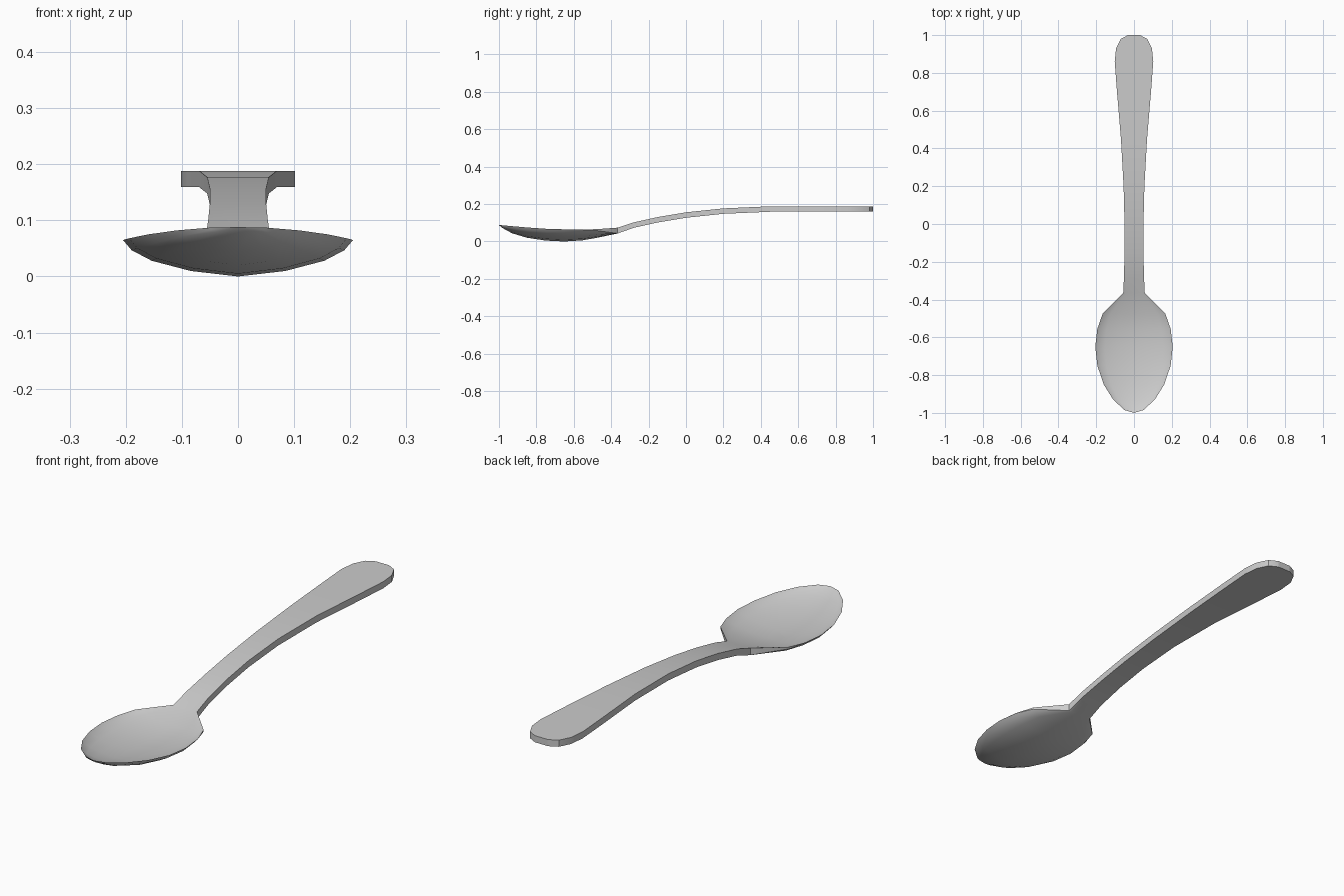
import bpy, bmesh

# Bowl stations: y, half width, rim top, rim bottom, centre top, centre bottom
stations = [
    (-1.00, 0.000, 0.088, 0.088, 0.088, 0.088),
    (-0.985, 0.050, 0.087, 0.087, 0.079, 0.074),
    (-0.93, 0.110, 0.082, 0.082, 0.060, 0.044),
    (-0.85, 0.160, 0.075, 0.075, 0.042, 0.020),
    (-0.75, 0.194, 0.068, 0.068, 0.031, 0.005),
    (-0.65, 0.205, 0.065, 0.065, 0.026, 0.000),
    (-0.555, 0.194, 0.064, 0.063, 0.030, 0.006),
    (-0.475, 0.166, 0.066, 0.058, 0.043, 0.020),
    (-0.365, 0.057, 0.074, 0.043, 0.073, 0.043),
]
# Handle stations: y, half width, top height
handle = [(-0.28, 0.053, 0.102), (-0.15, 0.050, 0.131), (0.0, 0.050, 0.156),
          (0.2, 0.055, 0.177), (0.45, 0.069, 0.188), (0.7, 0.090, 0.188),
          (0.86, 0.102, 0.188), (0.93, 0.095, 0.188), (0.98, 0.070, 0.188),
          (1.0, 0.032, 0.188)]
stations += [(y, w, z, z - 0.029, z, z - 0.029) for y, w, z in handle]

# Cross-section: width fraction and how far the surface has risen to the rim
half = [(0.41, 0.15), (0.75, 0.43), (0.925, 0.72), (1.0, 1.0)]
section = [(-u, g) for u, g in reversed(half)] + [(0, 0)] + half

# Loft closed cross-section loops from bowl tip to handle end
bm = bmesh.new()
loops = []
for y, w, rt, rb, ct, cb in stations:
    top = [bm.verts.new((u * w, y, ct + (rt - ct) * g)) for u, g in section]
    bottom = [bm.verts.new((u * w, y, cb + (rb - cb) * g)) for u, g in reversed(section)]
    loops.append(top + bottom)
for a, b in zip(loops, loops[1:]):
    for i in range(len(a)):
        j = (i + 1) % len(a)
        bm.faces.new((a[i], a[j], b[j], b[i]))
bm.faces.new(loops[-1])
bmesh.ops.remove_doubles(bm, verts=bm.verts, dist=0.0004)
bmesh.ops.recalc_face_normals(bm, faces=bm.faces)

mesh = bpy.data.meshes.new("spoon")
bm.to_mesh(mesh)
bm.free()
spoon = bpy.data.objects.new("spoon", mesh)
bpy.context.collection.objects.link(spoon)
bpy.context.view_layer.objects.active = spoon
spoon.select_set(True)
bpy.ops.object.shade_smooth_by_angle(angle=0.6)
